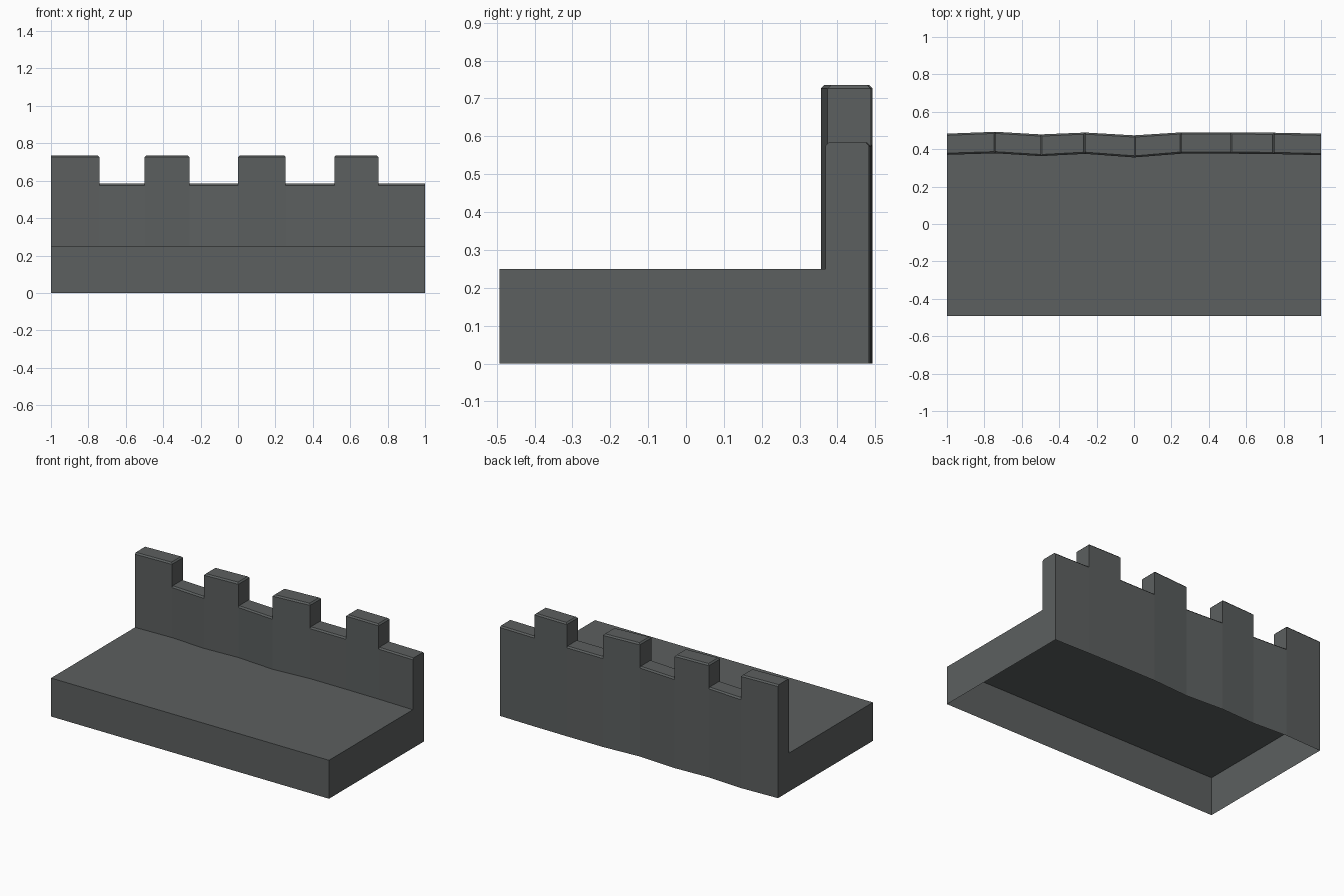
import bpy, bmesh

if "Cube" in bpy.data.objects:
    bpy.data.objects.remove(bpy.data.objects["Cube"], do_unlink=True)

stone = bpy.data.materials.new("grey_stone")
stone.use_nodes = True
COLOUR = (0.107, 0.116, 0.116, 1)
stone.diffuse_color = COLOUR
stone.node_tree.nodes["Principled BSDF"].inputs["Base Color"].default_value = COLOUR

# Plan of the slightly wavy wall: x, front y, back y at each merlon edge
STATIONS = [(-1, .37, .483), (-.74, .378, .493), (-.5, .363, .479),
            (-.26, .375, .489), (0, .356, .474), (.255, .376, .49),
            (.515, .376, .49), (.75, .374, .488), (1, .368, .483)]
FRONT_Y, DECK_Z, SILL_Z, MERLON_Z, CHAMFER = -.493, .25, .575, .726, .009


def face(bm, points):
    bm.faces.new([bm.verts.new(p) for p in points])


def band(bm, low, high, sides=range(4)):
    """Join two four-point rings with the chosen side faces."""
    for i in sides:
        j = (i + 1) % 4
        face(bm, (low[i], low[j], high[j], high[i]))


def ring(a, b, z, inset=0, left=0, right=0):
    """Counterclockwise plan outline of one wall bay."""
    return [(a[0] + left, a[1] + inset, z), (b[0] - right, b[1] + inset, z),
            (b[0] - right, b[2] - inset, z), (a[0] + left, a[2] - inset, z)]


def finish(bm, name):
    bmesh.ops.remove_doubles(bm, verts=bm.verts[:], dist=.0005)
    mesh = bpy.data.meshes.new(name)
    bm.to_mesh(mesh)
    bm.free()
    mesh.materials.append(stone)
    obj = bpy.data.objects.new(name, mesh)
    bpy.context.collection.objects.link(obj)


# Hollow walkway, open underneath
bm = bmesh.new()
first, last = STATIONS[0], STATIONS[-1]
corners = [(-1, first[1]), (-1, FRONT_Y), (1, FRONT_Y), (1, last[1])]
for p, q in zip(corners, corners[1:]):
    face(bm, [(*p, 0), (*q, 0), (*q, DECK_Z), (*p, DECK_Z)])
back_edge = [(x, f, DECK_Z) for x, f, b in reversed(STATIONS)]
face(bm, [(-1, FRONT_Y, DECK_Z), (1, FRONT_Y, DECK_Z)] + back_edge)
finish(bm, "walkway")

# Parapet wall, bay by bay, with alternate bays raised as merlons
bm = bmesh.new()
for i, (a, b) in enumerate(zip(STATIONS, STATIONS[1:])):
    sill = ring(a, b, SILL_Z)
    band(bm, ring(a, b, DECK_Z), sill, [0])
    band(bm, ring(a, b, 0), sill, [2])
    if a is first:
        band(bm, ring(a, b, 0), sill, [3])
    if b is last:
        band(bm, ring(a, b, 0), sill, [1])
    left = right = 0
    top, z = sill, SILL_Z
    if i % 2 == 0:
        top, z = ring(a, b, MERLON_Z), MERLON_Z
        band(bm, sill, top)
        left, right = (0 if a is first else CHAMFER), CHAMFER
    # Chamfered coping
    cap = ring(a, b, z + CHAMFER, CHAMFER, left, right)
    band(bm, top, cap, range(4) if i % 2 == 0 else ([0, 1, 2] if b is last else [0, 2]))
    face(bm, cap)
bm.faces.ensure_lookup_table()
degenerate = [f for f in bm.faces if f.calc_area() < 1e-7]
bmesh.ops.delete(bm, geom=degenerate, context="FACES")
finish(bm, "parapet_wall")
